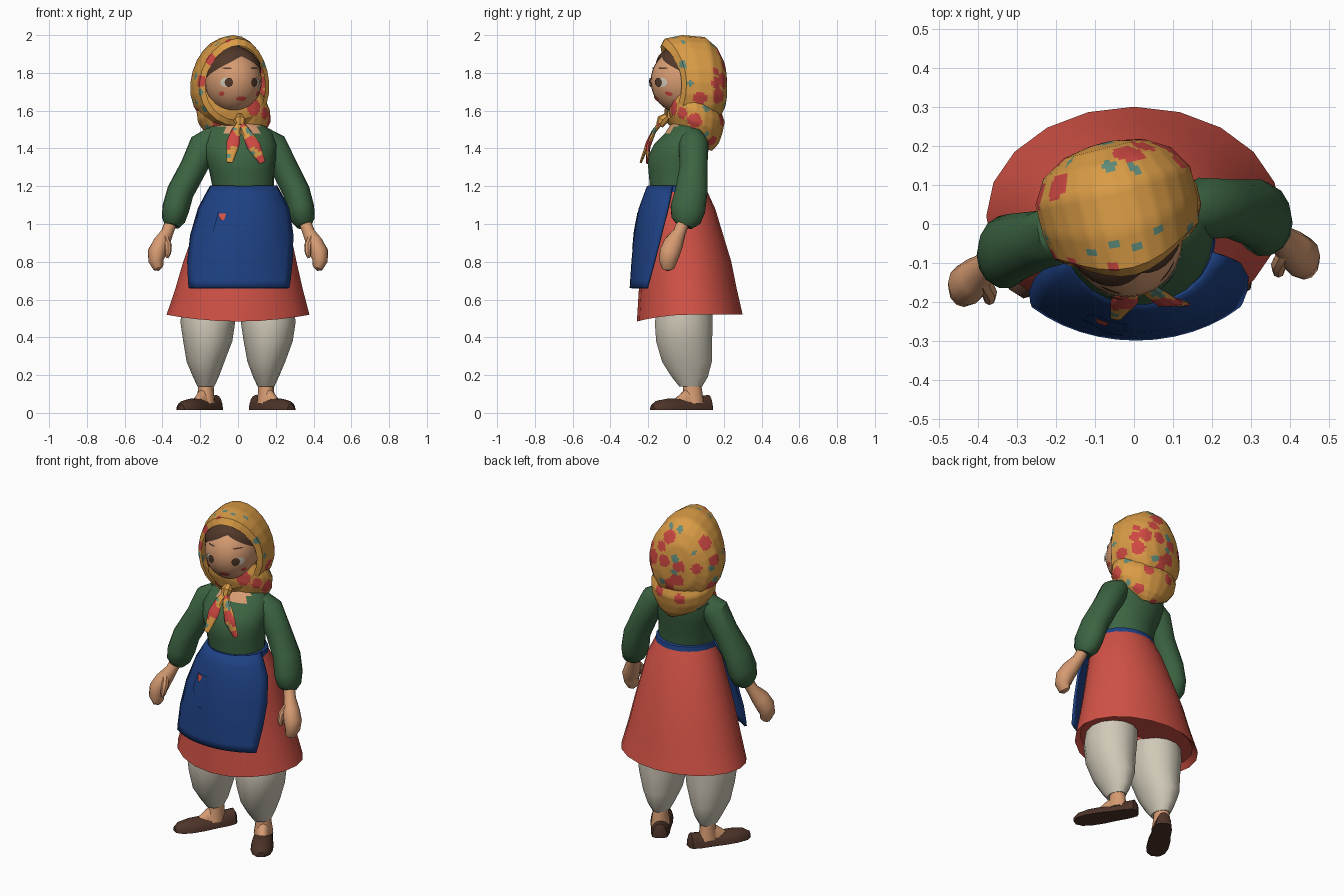
import bpy, bmesh, math, random
from mathutils import Vector as V

if "Cube" in bpy.data.objects:
    bpy.data.objects.remove(bpy.data.objects["Cube"])
random.seed(11)
pi, sin, cos, rad = math.pi, math.sin, math.cos, math.radians

def mat(name, *rgb):
    m = bpy.data.materials.new(name)
    m.diffuse_color = [((c / 255 + .055) / 1.055) ** 2.4 for c in rgb] + [1]
    m.use_nodes = True
    m.node_tree.nodes["Principled BSDF"].inputs["Base Color"].default_value = m.diffuse_color
    return m

MUSTARD = mat("mustard cloth", 218, 156, 70)
SPOT = mat("flower red", 206, 72, 66)
TEAL = mat("flower teal", 96, 140, 122)
SKIN = mat("skin", 214, 155, 114)
HAIR = mat("hair brown", 82, 56, 42)
GREEN = mat("blouse green", 60, 100, 66)
BLUE = mat("apron blue", 30, 65, 132)
RED = mat("skirt red", 210, 82, 70)
CREAM = mat("trouser cream", 208, 201, 184)
SHOE = mat("shoe brown", 78, 52, 41)

def skin(name, rings, mats, closed=True, caps=True, edit=None):
    """Join rows of points into one surface."""
    bm = bmesh.new()
    rows = [[bm.verts.new(p) for p in r] for r in rings]
    n = len(rows[0])
    for a, b in zip(rows, rows[1:]):
        for i in range(n if closed else n - 1):
            j = (i + 1) % n
            bm.faces.new((a[i], a[j], b[j], b[i]))
    if caps and closed:
        bm.faces.new(rows[0])
        bm.faces.new(rows[-1])
    bmesh.ops.recalc_face_normals(bm, faces=bm.faces)
    if edit:
        edit(bm)
    me = bpy.data.meshes.new(name)
    bm.to_mesh(me)
    bm.free()
    for m in mats if isinstance(mats, list) else [mats]:
        me.materials.append(m)
    ob = bpy.data.objects.new(name, me)
    bpy.context.collection.objects.link(ob)
    return ob

def loft(name, secs, m, n=16, tilt=0, **kw):
    """Stacked ellipses: (cx, cy, z, rx, ry)."""
    return skin(name, [[(cx + rx * cos(t), cy + ry * sin(t), z - tilt * ry * sin(t))
                for t in (2 * pi * i / n for i in range(n))] for cx, cy, z, rx, ry in secs], m, **kw)

def tube(name, path, m, n=10, **kw):
    """Ellipses along a path: (point, sideways radius, other radius)."""
    pts, rings = [V(p[0]) for p in path], []
    for i, (_, ra, rb) in enumerate(path):
        t = (pts[min(i + 1, len(pts) - 1)] - pts[max(i - 1, 0)]).normalized()
        s = (V((1, 0, 0)) - t * t.x).normalized()
        u = t.cross(s)
        rings.append([pts[i] + s * ra * cos(2 * pi * k / n) + u * rb * sin(2 * pi * k / n) for k in range(n)])
    return skin(name, rings, m, **kw)

# flowers: placed ones (view axis, two coordinates, radius, colour), then random ones at the back
PLACED = [("z", -.2, .1, .04, 1), ("z", -.15, -.12, .03, 1), ("z", -.015, .185, .042, 1), ("z", -.055, -.1, .018, 1),
          ("z", .12, .165, .022, 1), ("z", -.11, -.065, .014, 2), ("z", -.05, -.05, .016, 2), ("z", .005, -.05, .013, 2),
          ("z", .06, -.01, .017, 2), ("z", 0, .14, .018, 2), ("z", -.06, .15, .018, 2), ("z", .15, -.01, .014, 2),
          ("x", .07, 1.67, .036, 1), ("x", .16, 1.75, .03, 1), ("x", -.02, 1.85, .022, 2), ("x", .02, 1.75, .014, 2)]
def spots(bm, placed=(), per_area=62, back=False):
    bmesh.ops.subdivide_edges(bm, edges=bm.edges[:], cuts=4, use_grid_fill=True)
    bm.faces.ensure_lookup_table()
    mids = [f.calc_center_median() for f in bm.faces]
    seeds = []
    for ax, a, b, r, idx in placed:
        if ax == "z":
            c = min(mids, key=lambda p: (p.x - a) ** 2 + (p.y - b) ** 2 - .003 * p.z)
        else:
            c = min(mids, key=lambda p: (p.y - a) ** 2 + (p.z - b) ** 2 - .003 * p.x)
        seeds.append((c, r, idx))
    pool = [p for p in mids if p.z < 1.84 and (p.y > .1 or p.x < -.16)] if back else mids
    area = sum(f.calc_area() for f in bm.faces) * len(pool) / len(mids)
    for k in range(int(area * per_area)):
        idx = 1 + k % 2
        for _ in range(20):  # keep flowers apart
            c = random.choice(pool)
            if all((c - s[0]).length > .045 for s in seeds):
                break
        seeds.append((c, random.uniform(.03, .042) if idx == 1 else random.uniform(.014, .024), idx))
    for f, p in zip(bm.faces, mids):
        for c, r, idx in seeds:
            if (p - c).length < r:
                f.material_index = idx
CLOTH = [MUSTARD, SPOT, TEAL]

# ---- head frame: turned a little to +x
A = rad(14)
def head(u, f, z):
    return V((-.035 + u * cos(A) + f * sin(A), .02 + u * sin(A) - f * cos(A), z))
HW, HF, HZ, HC, ZC = .15, .17, .172, .04, 1.757
def ball(a, lat, s=1):
    return head(HW * s * cos(lat) * sin(a), HC + HF * s * cos(lat) * cos(a), ZC + HZ * s * sin(lat))

# face and hair
skin("face", [[ball(2 * pi * i / 24, rad(l)) for i in range(24)] for l in range(-88, 89, 11)], SKIN)
def hair_row(t):
    row = []
    for a in range(-100, 101, 10):
        low = 49 - 38 * abs(a - 8) / 80
        row.append(ball(rad(a), rad(low + (80 - low) * t), 1.02 + .07 * min(1, t * 4)))
    return row
skin("hair", [hair_row(t) for t in (0, .1, .25, .5, .75, 1)], HAIR, closed=False)

# painted face details as thin plates
def plate(name, m, u, z, ru, rz, off=.005, n=14):
    def p(k, s):
        x, y = u + ru * s * cos(2 * pi * k / n), z + rz * s * sin(2 * pi * k / n)
        return head(x, HC + off + HF * math.sqrt(max(.02, 1 - (x / HW) ** 2 - ((y - ZC) / HZ) ** 2)), y)
    skin(name, [[p(k, s) for k in range(n)] for s in (1, .5, .05)], m)
for s, u in ((-1, -.068), (1, .082)):
    plate("eye_white", CREAM, u + s * .01, 1.75, .024, .025, .004)
    plate("iris", HAIR, u - s * .004, 1.75, .02, .024, .008)
    plate("eyebrow", HAIR, u, 1.825, .024, .004)
    plate("cheek", SPOT, u + s * .025, 1.69, .012, .012)
plate("mouth", SPOT, .008, 1.664, .03, .012)

# ---- headscarf hood: rings set along the facing axis
hood = [(.085, .07, .163, 1.55, 1.945), (.065, .07, .19, 1.52, 1.982), (0, .04, .204, 1.5, 2.0),
        (-.08, 0, .204, 1.5, 1.99), (-.14, 0, .168, 1.53, 1.94), (-.178, 0, .105, 1.6, 1.87),
        (-.192, 0, .03, 1.71, 1.78), (-.193, 0, .001, 1.744, 1.746)]
rings = []
for f, k, w, z0, z1 in hood:
    ts = [2 * pi * i / 24 for i in range(24)]
    rings.append([head(w * cos(t) * (1 - .1 * sin(t)), f + k * sin(t) ** 2 * (1 if sin(t) > 0 else .6),
                       (z0 + z1) / 2 + (z1 - z0) / 2 * sin(t)) for t in ts])
skin("headscarf_hood", rings, CLOTH, caps=False, edit=lambda bm: spots(bm, PLACED, 90, True))
# scarf drape over the neck, falling to a point at the back
loft("headscarf_drape", [(-.03, .05, 1.67, .17, .13), (-.025, .055, 1.6, .195, .15), (-.02, .05, 1.54, .192, .143),
     (-.012, .05, 1.48, .155, .125), (0, .065, 1.44, .10, .09), (.01, .09, 1.405, .04, .045)],
     CLOTH, n=20, tilt=.4, caps=False, edit=lambda bm: spots(bm, (), 75))
# knot and tails
tube("scarf_knot", [((.01, -.1, 1.57), .02, .02), ((.01, -.125, 1.55), .034, .03),
                    ((.012, -.14, 1.52), .022, .02)], MUSTARD, 8)
for tip, mid in (((-.045, -.24, 1.325), (-.025, -.2, 1.43)), ((.13, -.205, 1.325), (.085, -.2, 1.41))):
    tube("scarf_tail", [((.01, -.13, 1.54), .015, .012), ((.5 * mid[0], -.17, 1.49), .026, .012),
                        (mid, .036, .012), (tip, .016, .006)], CLOTH, 8, edit=lambda bm: spots(bm, (), 220))

# ---- neck and blouse
loft("neck", [(.01, -.03, 1.4, .1, .09), (.01, -.02, 1.49, .085, .085), (0, -.01, 1.53, .06, .06),
              (0, 0, 1.65, .055, .055)], SKIN, 14)
def neckline(bm):
    for f in bm.faces:
        c = f.calc_center_median()
        if c.z > 1.47 and c.y < -.04 and abs(c.x - .01) < (c.z - 1.43) * 1.3:
            f.material_index = 1
loft("blouse", [(.03, -.05, 1.17, .16, .14), (.02, -.05, 1.28, .172, .15), (.012, -.045, 1.35, .188, .162),
     (.005, -.025, 1.42, .2, .147), (0, .005, 1.48, .185, .118), (0, .01, 1.515, .15, .1),
     (0, .01, 1.54, .09, .075)], [GREEN, SKIN], 22, edit=neckline)

# ---- sleeves and hands
SLEEVE = {-1: [(-.13, -.0, 1.47), (-.18, -.02, 1.42), (-.235, -.04, 1.3), (-.305, -.06, 1.17), (-.33, -.072, 1.08),
               (-.342, -.082, 1.02), (-.35, -.09, .99)],
          1: [(.13, .03, 1.47), (.18, .04, 1.42), (.245, .04, 1.3), (.31, .028, 1.17), (.333, .01, 1.08),
              (.345, .0, 1.02), (.352, -.01, .99)]}
for s, dy in ((-1, -.07), (1, 0)):
    side = "left" if s < 0 else "right"
    tube(side + "_sleeve", [(p, a, b) for p, a, b in zip(SLEEVE[s], (.05, .078, .072, .072, .072, .062, .04),
         (.06, .08, .075, .088, .095, .08, .045))], GREEN, 14)
    def P(x, y, z):
        return (s * x, y + dy, z)
    tube(side + "_palm", [(P(.35, -.01, 1.02), .032, .032), (P(.375, -.035, .955), .033, .034),
         (P(.405, -.065, .9), .045, .052), (P(.428, -.085, .85), .05, .055), (P(.435, -.095, .805), .04, .048),
         (P(.42, -.095, .77), .03, .036), (P(.41, -.095, .76), .012, .016)], SKIN, 12)
    tube(side + "_thumb", [(P(.39, -.07, .93), .022, .024), (P(.37, -.105, .885), .02, .022),
         (P(.37, -.12, .845), .016, .018), (P(.375, -.122, .82), .007, .008)], SKIN, 8)

# ---- skirt, with a hem turned inward to the legs
PROF = [(1.2, .03, -.045, .165, .145), (1.08, .03, -.03, .22, .185), (.8, .01, 0, .3, .24), (.5, 0, .02, .378, .28)]
def skirt(a, z, off=0):
    for p, q in zip(PROF, PROF[1:]):
        if z >= q[0]:
            break
    t = (z - p[0]) / (q[0] - p[0])
    cx, cy, rx, ry = [p[i] + (q[i] - p[i]) * t for i in range(1, 5)]
    return V((cx + (rx + off) * sin(a), cy - (ry + off) * cos(a), z))
ANG = [2 * pi * i / 20 for i in range(20)]
rows = [[skirt(a, z) for a in ANG] for z in (1.2, 1.08, .94, .8, .66)]
for inset, lift in ((0, 0), (-.03, .03), (-.25, .04)):
    row = []
    for a in ANG:
        p = skirt(a, .5, inset)
        p.z = .52 - .036 * max(0, cos(a)) ** 2 * (1 + inset * 4) + lift
        row.append(p)
    rows.append(row)
skin("skirt", rows, RED, caps=False)

# apron, waistband and pocket
def apron(a, z, extra=0):
    return skirt(a, z, .01 + .032 * min(1, (1.2 - z) / .2) + extra)
rows = []
for z in (1.2, 1.14, 1.08, .94, .8, .7, .66):
    w = rad(44 + 36 * ((z - .66) / .54))
    rows.append([apron(w * (i / 6 - 1), z) for i in range(13)])
ob = skin("apron", rows, BLUE, closed=False)
sol = ob.modifiers.new("thickness", "SOLIDIFY")
sol.thickness, sol.offset = .014, 0
loft("waistband", [(.03, -.045, 1.155, .172, .152), (.03, -.045, 1.16, .18, .16),
                   (.03, -.045, 1.2, .174, .152), (.03, -.045, 1.205, .16, .14)], BLUE, 20)
skin("pocket", [[apron(rad(a), z, .012) for a in (x0, (x0 + x1) / 2, x1)]
     for z, x0, x1 in ((1.06, -30, -10), (.96, -30, -9), (.87, -15, -8))], BLUE, closed=False)
skin("pocket_lining", [[apron(rad(a), z, .017) for a in r] for z, r in ((1.055, (-28, -19)), (1.02, (-24, -20)))],
     RED, closed=False)

# ---- legs, ankles and shoes
for s, bx in ((-1, .17), (1, .148)):
    side = "left" if s < 0 else "right"
    loft(side + "_trouser", [(s * .155, -.005, .57, .14, .148), (s * .16, -.012, .48, .145, .157),
         (s * .16, -.01, .38, .13, .152), (s * (bx + .002), .005, .27, .1, .135), (s * bx, .02, .19, .068, .098),
         (s * bx, .025, .14, .045, .062)], CREAM, 14)
    loft(side + "_ankle", [(s * bx, .03, .19, .04, .046), (s * bx, .035, .12, .042, .05),
         (s * (bx + .003), .03, .05, .05, .065)], SKIN, 12)
    d = V((s * sin(rad(32)), -cos(rad(32)), 0))
    w = V((d.y, -d.x, 0))
    base = V((s * (bx - .002), .035, 0))
    def arch(t, hw, h, z0=.015):
        return [base + d * t + w * hw * cos(k * pi / 8) + V((0, 0, z0 + h * max(0, sin(k * pi / 8)))) for k in range(16)]
    # instep skin under the open shoe, then the shoe
    skin(side + "_instep", [arch(0, .044, .125, .02), arch(.05, .044, .1, .02), arch(.12, .035, .045, .02)], SKIN)
    skin(side + "_shoe", [arch(*r) for r in ((-.115, .02, .05), (-.1, .042, .08), (-.05, .052, .075), (.02, .055, .06),
         (.09, .062, .062), (.16, .062, .06), (.22, .05, .05), (.252, .022, .03))], SHOE)

# smooth shading with kept creases
for ob in bpy.context.collection.objects:
    ob.select_set(True)
    bpy.context.view_layer.objects.active = ob
bpy.ops.object.shade_smooth_by_angle(angle=rad(35))
